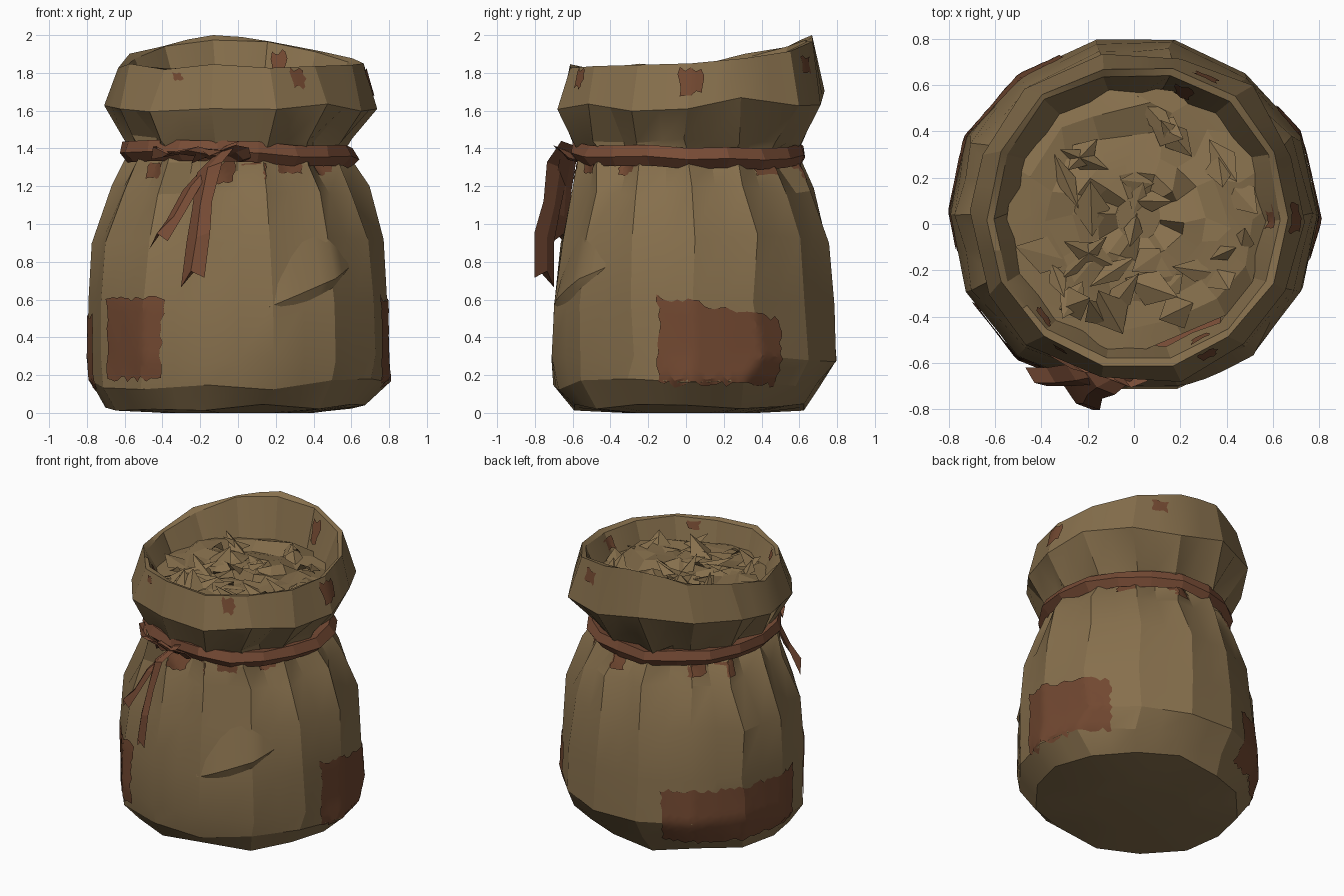
import bpy
import bmesh
import random
from math import sin, cos, pi, radians
from mathutils import Vector
from mathutils.bvhtree import BVHTree

random.seed(7)
jitter = random.uniform
SEGMENTS = 28

cube = bpy.data.objects.get("Cube")
if cube:
    bpy.data.objects.remove(cube, do_unlink=True)


def make_material(name, color):
    material = bpy.data.materials.new(name)
    material.use_nodes = True
    material.diffuse_color = color
    material.node_tree.nodes["Principled BSDF"].inputs["Base Color"].default_value = color
    return material


burlap = make_material("burlap brown", (0.24, 0.16, 0.073, 1))
rust = make_material("rust red", (0.19, 0.073, 0.037, 1))
stain = make_material("faded rust stain", (0.165, 0.064, 0.03, 1))


def make_object(name, verts, faces, material, closed=False, angle=22):
    mesh = bpy.data.meshes.new(name)
    mesh.from_pydata(verts, [], faces)
    if closed:
        bm = bmesh.new()
        bm.from_mesh(mesh)
        bmesh.ops.recalc_face_normals(bm, faces=bm.faces)
        bm.to_mesh(mesh)
        bm.free()
    mesh.materials.append(material)
    obj = bpy.data.objects.new(name, mesh)
    bpy.context.collection.objects.link(obj)
    bpy.ops.object.select_all(action="DESELECT")
    obj.select_set(True)
    bpy.context.view_layer.objects.active = obj
    bpy.ops.object.shade_smooth_by_angle(angle=radians(angle))


def strip_faces(rows, columns, wrap=False):
    """Quads joining consecutive rows of vertices."""
    faces = []
    for r in range(rows - 1):
        for c in range(columns if wrap else columns - 1):
            d = (c + 1) % columns
            faces.append((r * columns + c, r * columns + d,
                          (r + 1) * columns + d, (r + 1) * columns + c))
    return faces


def rim_lift(x, y):
    """The mouth of the sack climbs to a peak at the back."""
    return 0.165 * (1 - 0.5 * abs(x + 0.12)) * max(0, (y + 0.1) / 0.76) ** 1.5


# Sack: height, x centre, y centre, x radius, y radius, pleat depth, roughness, lift
rings = [
    (0.0, 0, 0.03, 0.4, 0.36, 0, 0, 0),
    (0.03, -0.02, 0.02, 0.69, 0.62, 0, 0.012, 0),
    (0.15, 0, 0.015, 0.80, 0.715, 0, 0.02, 0),
    (0.29, 0, 0.05, 0.80, 0.77, 0, 0.012, 0),
    (0.58, 0, 0.04, 0.79, 0.76, 0, 0.012, 0),
    (0.92, 0, 0.05, 0.77, 0.715, 0.01, 0.018, 0),
    (1.18, 0.01, 0.035, 0.675, 0.645, 0.04, 0.02, 0),
    (1.33, 0, 0.015, 0.60, 0.605, 0.07, 0.01, 0),
    (1.38, 0, 0.01, 0.56, 0.57, 0.05, 0, 0),
    (1.44, 0, 0.01, 0.61, 0.61, 0.05, 0.02, 0),
    (1.63, 0.02, 0.02, 0.72, 0.705, 0, 0.028, 0.2),
    (1.835, 0.015, 0.025, 0.645, 0.65, 0, 0.01, 1),
    (1.825, 0.015, 0.025, 0.62, 0.62, 0, 0.008, 1),
    (1.66, 0.02, 0.03, 0.55, 0.56, 0.02, 0.02, 0),
]
sack_verts = []
for z, cx, cy, rx, ry, pleat, rough, lift in rings:
    corners = []
    for i in range(0, SEGMENTS, 2):
        a = 2 * pi * i / SEGMENTS + jitter(-2, 2) * rough
        # The collar is squarer toward the back, the body toward the front
        square = sin(2 * a) ** 2 * (0.06 * max(0, sin(a)) if lift else -0.03 * sin(a))
        grow = 1 + jitter(-rough, rough) + square
        x, y = cx + rx * grow * cos(a), cy + ry * grow * sin(a)
        corners.append(Vector((x, y, z + 1.7 * jitter(-rough, rough) + lift * rim_lift(x, y))))
    for i, corner in enumerate(corners):
        middle = (corner + corners[(i + 1) % len(corners)]) / 2
        tuck = pleat * jitter(0.1, 1.5)
        sack_verts += [corner, middle - Vector((middle.x, middle.y, 0)).normalized() * tuck]
sack_faces = strip_faces(len(rings), SEGMENTS, True)
sack_faces.append(tuple(reversed(range(SEGMENTS))))
sack_verts = [Vector((v.x, v.y, min(2, max(0, v.z)))) for v in sack_verts]
make_object("sack", sack_verts, sack_faces, burlap)
surface = BVHTree.FromPolygons(sack_verts, sack_faces)


def on_sack(degrees, z, offset, inside=False):
    """Point just off the sack wall at a compass angle and height."""
    out = Vector((cos(radians(degrees)), sin(radians(degrees)), 0))
    if inside:
        hit = surface.ray_cast(Vector((0, 0, z)), out)[0]
        offset = -offset
    else:
        hit = surface.ray_cast(out * 3 + Vector((0, 0, z)), -out)[0]
    return (hit or out * 0.6 + Vector((0, 0, z))) + out * offset


# Worn stains: ragged thin plates that follow the cloth
def make_stain(name, start, end, low, high, slope=0, inside=False):
    columns = max(5, int((end - start) / 2))
    rows = max(5, int((high - low) / 0.035))
    ragged = min(0.018, (high - low) * 0.12)
    lows = [low + jitter(-ragged, ragged) for _ in range(columns)]
    highs = [high + slope * c / columns + jitter(-ragged, ragged) for c in range(columns)]
    verts = []
    for r in range(rows):
        shift_a, shift_b = jitter(-1, 1), jitter(-1, 1)
        for c in range(columns):
            t = c / (columns - 1)
            angle = start + shift_a * (1 - t) + (end - start) * t + shift_b * t
            z = lows[c] + (highs[c] - lows[c]) * r / (rows - 1)
            verts.append(on_sack(angle, z, 0.008, inside))
    faces = strip_faces(rows, columns)
    if inside:
        faces = [tuple(reversed(f)) for f in faces]
    make_object(name, verts, faces, stain)


make_stain("left_stain", -11, 39, 0.15, 0.62, -0.13)
make_stain("right_stain", 113, 188, 0.13, 0.51)
make_stain("front_right_stain", 206, 237, 0.18, 0.61)
make_stain("collar_stain_front", -64, -57, 1.72, 1.82)
make_stain("collar_stain_left", -3, 7, 1.69, 1.82)
make_stain("collar_stain_right", 237, 242, 1.76, 1.8)
make_stain("collar_stain_back", 60, 68, 1.8, 1.89)
make_stain("inner_stain_front", -64, -56, 1.76, 1.81, 0, True)
make_stain("inner_stain_back", 66, 73, 1.77, 1.91, 0, True)
make_stain("inner_stain_left", -2, 8, 1.73, 1.81, 0, True)
make_stain("inner_stain_right", 221, 230, 1.76, 1.81, 0, True)
for angle, reach in ((-140, 0.08), (-98, 0.1), (-82, 0.08), (-62, 0.05), (-35, 0.06),
                     (45, 0.06), (78, 0.08), (132, 0.06), (150, 0.09)):
    make_stain("tie_stain", angle - 6, angle + 6, 1.32 - reach, 1.325)

# Cloth fold: an overhanging lip with a dark underside
fold = [[], [], []]
for i in range(8):
    t = i / 7
    angle, z, bulge = -77 + 41 * t, 0.56 + 0.21 * t, sin(pi * t)
    fold[0].append(on_sack(angle, z - 0.06 * bulge, 0.001))
    fold[1].append(on_sack(angle, z, 0.002 + 0.03 * bulge))
    fold[2].append(on_sack(angle, z + 0.02 + 0.24 * bulge, 0.001))
make_object("front_fold", sum(fold, []), strip_faces(3, 8), burlap, angle=35)

# Filling: a crumpled disc with loose shards on top
levels, around = 6, 16
fill_verts = []
for r in range(levels):
    for i in range(around):
        a = 2 * pi * (i + jitter(-0.35, 0.35)) / around
        radius = 0.58 * (1 - r / levels) * jitter(0.92, 1.06)
        fill_verts.append((0.02 + radius * cos(a), 0.03 + radius * sin(a),
                           1.71 + (jitter(-0.04, 0.045) if r else -0.02)))
fill_faces = strip_faces(levels, around, True)
fill_faces.append(tuple(range((levels - 1) * around, levels * around)))
make_object("filling", fill_verts, fill_faces, burlap, angle=8)

shard_verts, shard_faces = [], []
for n in range(32):
    a, radius = jitter(0, 2 * pi), 0.46 * jitter(0, 1) ** 0.5
    centre = Vector((0.02 + radius * cos(a), 0.02 + radius * sin(a), 1.72))
    turn = jitter(0, 2 * pi)
    along = Vector((cos(turn), sin(turn), 0)) * jitter(0.06, 0.14)
    across = Vector((-sin(turn), cos(turn), 0)) * jitter(0.04, 0.09)
    lift = Vector((0, 0, jitter(0.02, 0.1)))
    first = len(shard_verts)
    shard_verts += [centre - along, centre - across, centre + along + lift, centre + across]
    shard_faces += [(first, first + 1, first + 2), (first, first + 2, first + 3)]
make_object("filling_shards", shard_verts, shard_faces, burlap, angle=5)

# Tie: a creased band around the neck, dipping at the left
band = [[], [], [], []]
for i in range(18):
    a = 2 * pi * i / 18
    sway = -0.018 * cos(a - 0.4) + jitter(-0.01, 0.01)
    for row, (height, radius) in zip(band, ((-0.055, 0.595), (-0.005, 0.635), (0.055, 0.61), (0.035, 0.52))):
        radius += jitter(-0.012, 0.012)
        row.append((radius * cos(a), 0.01 + radius * sin(a), 1.37 + height + sway))
make_object("tie_band", sum(band, []), strip_faces(4, 18, True), rust, angle=12)


# Tie ends: folded ribbons along a path of position and width
def make_ribbon(name, path):
    verts = []
    for x, y, z, width in path:
        side = Vector((width * 0.48, -width * 0.4, width * 0.2))
        for offset in (-side, Vector((-0.01, -0.025, 0)), side, Vector((0.01, 0.015, 0))):
            verts.append(Vector((x, y, z)) + offset)
    # Swallowtail notch at the free end
    verts[-3].z += 0.06
    verts[-1].z += 0.06
    faces = strip_faces(len(path), 4, True)
    faces += [(3, 2, 1, 0), tuple(range(len(verts) - 4, len(verts)))]
    make_object(name, verts, faces, rust, True, 10)


make_ribbon("tie_knot", [(0.04, -0.6, 1.34, 0.06), (0.0, -0.63, 1.38, 0.12),
                         (-0.08, -0.65, 1.39, 0.14), (-0.2, -0.61, 1.34, 0.1)])
make_ribbon("tie_long_end", [(-0.04, -0.62, 1.42, 0.1), (-0.15, -0.68, 1.3, 0.14),
                             (-0.19, -0.71, 1.1, 0.11), (-0.21, -0.75, 0.93, 0.13),
                             (-0.24, -0.75, 0.69, 0.13)])
make_ribbon("tie_short_end", [(-0.1, -0.62, 1.36, 0.1), (-0.24, -0.65, 1.2, 0.11),
                              (-0.33, -0.66, 1.04, 0.1), (-0.42, -0.66, 0.89, 0.1)])
make_ribbon("tie_loop", [(-0.1, -0.61, 1.36, 0.08), (-0.26, -0.6, 1.39, 0.1),
                         (-0.36, -0.54, 1.37, 0.09), (-0.44, -0.45, 1.35, 0.04)])
